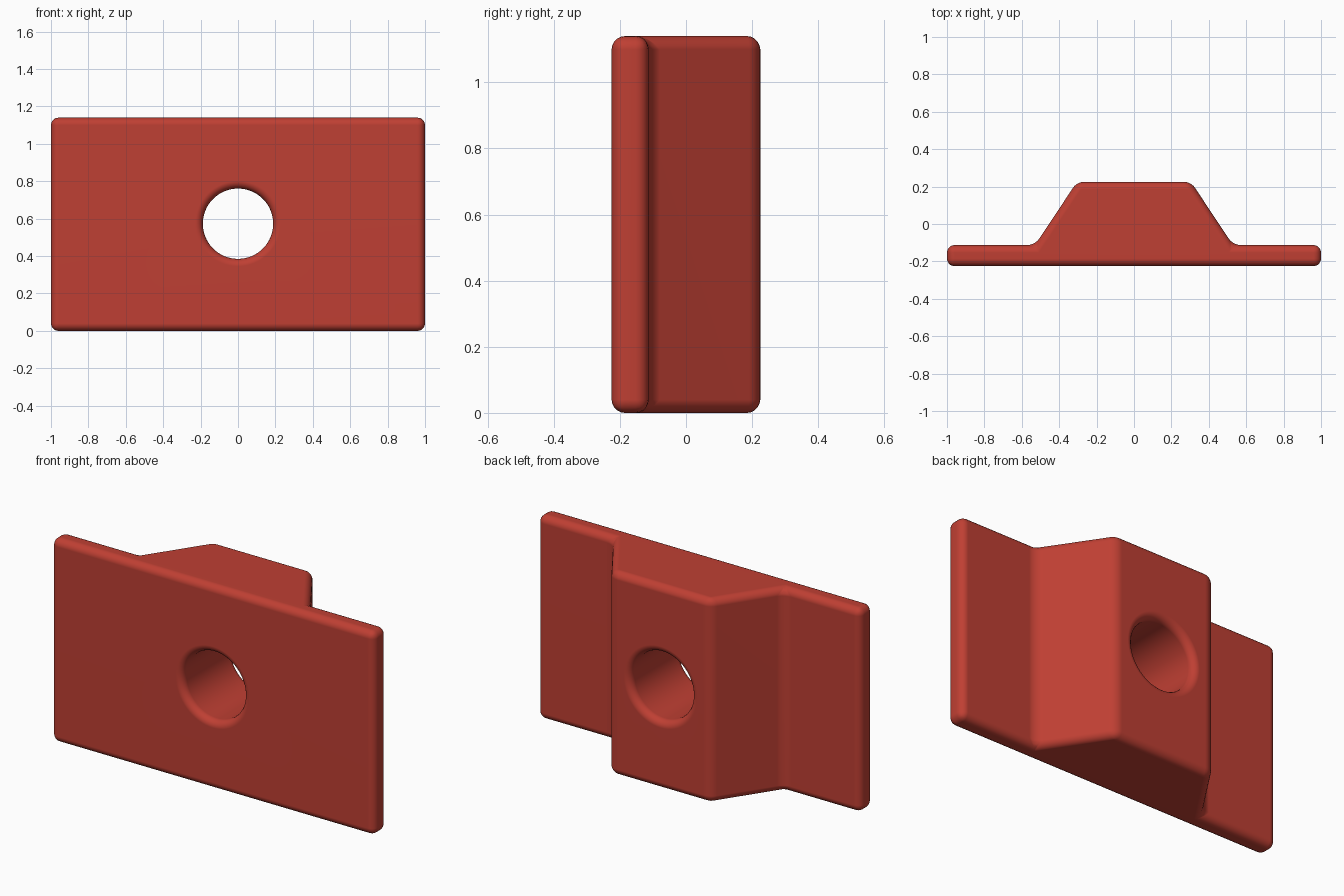
import bpy, bmesh, math

if "Cube" in bpy.data.objects:
    bpy.data.objects.remove(bpy.data.objects["Cube"])

HEIGHT, FILLET = 1.14, 0.04
FRONT, BACK, SHELF = -0.225, 0.225, -0.113
HOLE_R, HOLE_Z = 0.188, 0.573

red = bpy.data.materials.new("brick red")
red.diffuse_color = (0.52, 0.05, 0.033, 1)
red.use_nodes = True
red.node_tree.nodes["Principled BSDF"].inputs["Base Color"].default_value = red.diffuse_color


def add_object(name, bm):
    bmesh.ops.recalc_face_normals(bm, faces=bm.faces)
    for f in bm.faces:
        f.smooth = True
    mesh = bpy.data.meshes.new(name)
    bm.to_mesh(mesh)
    bm.free()
    mesh.materials.append(red)
    obj = bpy.data.objects.new(name, mesh)
    bpy.context.collection.objects.link(obj)
    return obj


# Clamp body: flanged trapezoid section pulled upward, all edges rounded
half = [(1.0, FRONT), (1.0, SHELF), (0.53, SHELF), (0.305, BACK)]
section = half + [(-x, y) for x, y in reversed(half)]
bm = bmesh.new()
base = bm.faces.new([bm.verts.new((x, y, 0)) for x, y in section])
top = bmesh.ops.extrude_face_region(bm, geom=[base])["geom"]
bmesh.ops.translate(bm, vec=(0, 0, HEIGHT),
                    verts=[v for v in top if isinstance(v, bmesh.types.BMVert)])
bmesh.ops.recalc_face_normals(bm, faces=bm.faces)
bmesh.ops.bevel(bm, geom=list(bm.edges), offset=FILLET, offset_type='OFFSET',
                segments=5, profile=0.5, affect='EDGES', clamp_overlap=True)
body = add_object("clamp_body", bm)

# Bolt hole cutter: lathed bore with rounded mouths at both ends
arc = [i * math.pi / 10 for i in range(6)]
mouth = [(HOLE_R + FILLET * (1 - math.sin(a)), FILLET * (1 - math.cos(a))) for a in arc]
lathe = [(HOLE_R + FILLET, FRONT - 0.1)]
lathe += [(r, FRONT + d) for r, d in mouth]
lathe += [(r, BACK - d) for r, d in reversed(mouth)]
lathe += [(HOLE_R + FILLET, BACK + 0.1)]
bm = bmesh.new()
N = 64
rings = []
for r, y in lathe:
    rings.append([bm.verts.new((r * math.cos(2 * math.pi * k / N), y,
                                HOLE_Z + r * math.sin(2 * math.pi * k / N)))
                  for k in range(N)])
for a, b in zip(rings, rings[1:]):
    for k in range(N):
        n = (k + 1) % N
        bm.faces.new((a[k], a[n], b[n], b[k]))
bm.faces.new(rings[0])
bm.faces.new(rings[-1])
cutter = add_object("bolt_hole_cutter", bm)
cutter.hide_render = True
cutter.hide_set(True)

# Cut the hole and keep the broad faces flat-looking
cut = body.modifiers.new("bolt hole", 'BOOLEAN')
cut.operation = 'DIFFERENCE'
cut.solver = 'EXACT'
cut.object = cutter
body.modifiers.new("flat faces", 'WEIGHTED_NORMAL')
